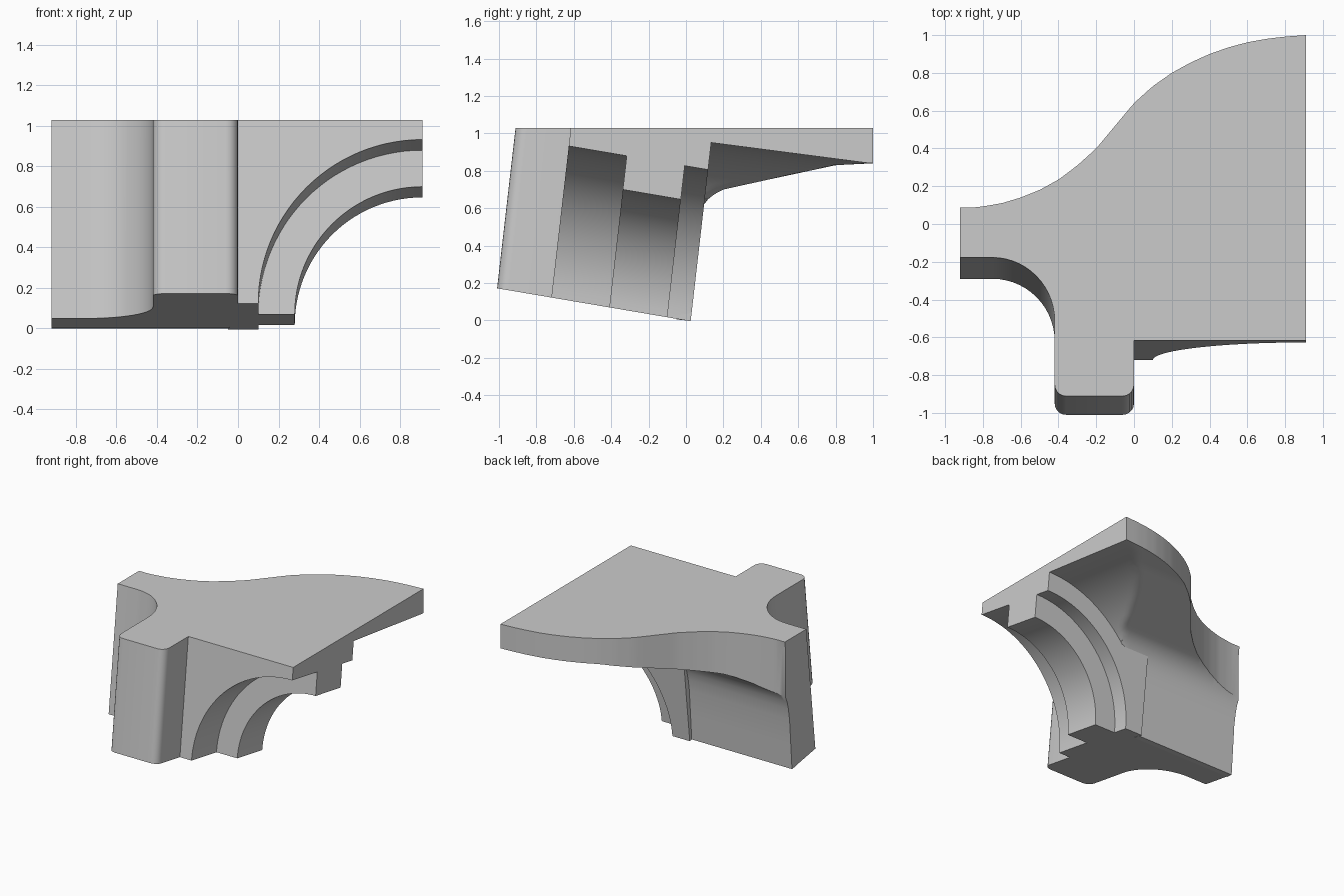
import bpy, bmesh, math

if "Cube" in bpy.data.objects:
    bpy.data.objects.remove(bpy.data.objects["Cube"])

TOP = 1.03                      # flat cut at the top
X0, X1 = -0.92, 0.91            # left and right ends
SPRING = X1                     # arch centre in x

stone = bpy.data.materials.new("grey_stone")
stone.diffuse_color = (0.6, 0.6, 0.6, 1)
stone.use_nodes = True
stone.node_tree.nodes["Principled BSDF"].inputs["Base Color"].default_value = stone.diffuse_color


def lean(x, v, w):
    """Tilt a point backwards, stopping at the flat top."""
    w = min(w, TOP + 0.17 * v)
    return (x, v + 0.115 * w, w - 0.17 * v)


def finish(name, bm):
    bmesh.ops.remove_doubles(bm, verts=bm.verts, dist=1e-5)
    bmesh.ops.recalc_face_normals(bm, faces=bm.faces)
    mesh = bpy.data.meshes.new(name)
    bm.to_mesh(mesh)
    bm.free()
    mesh.materials.append(stone)
    ob = bpy.data.objects.new(name, mesh)
    bpy.context.collection.objects.link(ob)
    return ob


def loft(name, ring_a, ring_b):
    """Solid between two matching outlines."""
    bm = bmesh.new()
    a = [bm.verts.new(p) for p in ring_a]
    b = [bm.verts.new(p) for p in ring_b]
    n = len(a)
    bm.faces.new(a)
    bm.faces.new(b)
    for i in range(n):
        bm.faces.new((a[i], a[(i + 1) % n], b[(i + 1) % n], b[i]))
    return finish(name, bm)


def interp(pts, t):
    for (a, fa), (b, fb) in zip(pts, pts[1:]):
        if t <= b:
            return fa + (fb - fa) * (t - a) / (b - a)
    return pts[-1][1]


# Pier with a projecting shaft and a hollow quarter round in plan
plan = [(X0, -0.03), (X0, -0.29)]
for i in range(15):
    t = math.radians(90 - 90 * i / 14)
    plan.append((-0.75 + 0.33 * math.cos(t), -0.62 + 0.33 * math.sin(t)))
for cx, start in ((-0.36, 180), (-0.06, 270)):
    for i in range(6):
        t = math.radians(start + 18 * i)
        plan.append((cx + 0.06 * math.cos(t), -0.95 + 0.06 * math.sin(t)))
plan.append((0.0, -0.03))
pier = loft("pier", [lean(x, v, 0) for x, v in plan],
            [lean(x, v, 9) for x, v in plan])


# Arch orders: the middle one hangs lower than the two beside it
def arch_order(name, radius, v0, v1):
    prof = [(-0.05, 9), (-0.05, 0)]
    for i in range(29):
        t = math.radians(180 - 90 * i / 28)
        prof.append((SPRING + radius * math.cos(t), radius * math.sin(t)))
    prof.append((X1, 9))
    return loft(name, [lean(x, v0, w) for x, w in prof],
                [lean(x, v1, w) for x, w in prof])


orders = [arch_order("front_arch_order", 0.81, -0.72, -0.40),
          arch_order("middle_arch_order", 0.63, -0.41, -0.10),
          arch_order("rear_arch_order", 0.81, -0.11, 0.025)]

# Vault web: two crossing curved cells under the slab, with an S-shaped rim
rim = [(X0, .08), (-.8, .093), (-.7, .11), (-.6, .14), (-.5, .18), (-.4, .235),
       (-.3, .31), (-.2, .4), (-.1, .52), (0, .64), (.1, .73), (.2, .8), (.3, .855),
       (.4, .9), (.5, .935), (.6, .962), (.7, .98), (.8, .992), (X1, 1.0)]
cell = [(-.05, .005), (0, 0), (.015, .2), (.03, .4), (.045, .49), (.06, .55),
        (.085, .605), (.12, .65), (.16, .68), (.2, .7), (.45, .755), (.8, .83), (1, .84)]


def web_height(x, y):
    side = 0.95 ** 2 - (SPRING - x) ** 2
    cross = math.sqrt(side) - 0.13 * (y - 0.14) if side > 0 else 0
    return max(interp(cell, y), cross)


rows = [y for y, _ in cell if y < 0.2] + [0.2 + 0.04 * i for i in range(21)]
cols = 74
bm = bmesh.new()
under, over = [], []
for i in range(cols):
    x = X0 + (X1 - X0) * i / (cols - 1)
    ys = [min(y, interp(rim, x)) for y in rows]
    under.append([(x, y, web_height(x, y)) for y in ys])
    over.append([(x, y, TOP) for y in ys])


def skin(grid):
    for a, b in zip(grid, grid[1:]):
        for j in range(len(a) - 1):
            quad = []
            for p in (a[j], a[j + 1], b[j + 1], b[j]):
                if p not in quad:
                    quad.append(p)
            if len(quad) > 2:
                bm.faces.new([bm.verts.new(p) for p in quad])


skin(under)
skin(over)
for end in (0, -1):
    skin([under[end], over[end]])
    skin([[c[end] for c in under], [c[end] for c in over]])
web = finish("vault_web", bm)

# Fuse everything into one block of stone
bpy.context.view_layer.objects.active = pier
pier.select_set(True)
for part in orders + [web]:
    mod = pier.modifiers.new("fuse", "BOOLEAN")
    mod.operation, mod.solver, mod.object = "UNION", "EXACT", part
    bpy.ops.object.modifier_apply(modifier=mod.name)
    bpy.data.objects.remove(part)
pier.name = "vault_springer"
bpy.ops.object.shade_smooth_by_angle(angle=math.radians(30))
